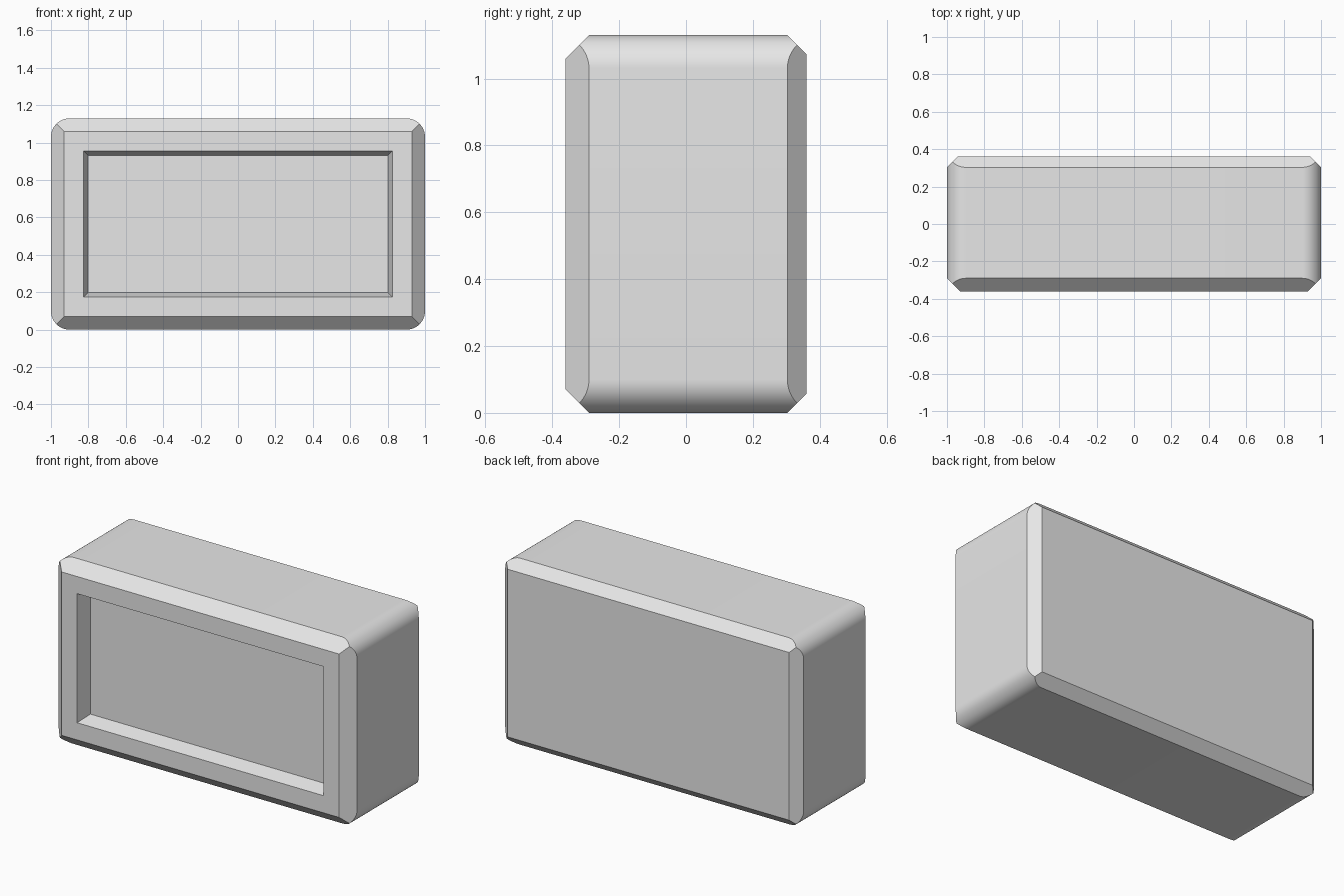
import bpy, bmesh, math
from mathutils import Vector, Matrix

if "Cube" in bpy.data.objects:
    bpy.data.objects.remove(bpy.data.objects["Cube"], do_unlink=True)

WIDTH, DEPTH, HEIGHT = 2.0, 0.72, 1.13
CORNER_RADIUS = 0.1
FRONT_CHAMFER, BACK_CHAMFER = 0.07, 0.057

# Material
grey = bpy.data.materials.new("light_grey")
grey.use_nodes = True
colour = (0.8, 0.8, 0.8, 1.0)
grey.diffuse_color = colour
grey.node_tree.nodes["Principled BSDF"].inputs["Base Color"].default_value = colour


def slice_off(bm, point, normal):
    """Cut away everything beyond a plane and close the cut with one face."""
    cut = bmesh.ops.bisect_plane(
        bm, geom=bm.verts[:] + bm.edges[:] + bm.faces[:], dist=1e-5,
        plane_co=point, plane_no=normal, clear_outer=True)
    rim = [e for e in cut["geom_cut"] if isinstance(e, bmesh.types.BMEdge)]
    bmesh.ops.edgeloop_fill(bm, edges=rim)


# Block with four rounded edges running front to back
bm = bmesh.new()
size = Matrix.Diagonal((WIDTH, DEPTH, HEIGHT, 1))
bmesh.ops.create_cube(bm, size=1, matrix=Matrix.Translation((0, 0, HEIGHT / 2)) @ size)
long_edges = [e for e in bm.edges
              if abs(e.verts[0].co.y - e.verts[1].co.y) > DEPTH / 2]
bmesh.ops.bevel(bm, geom=long_edges, offset=CORNER_RADIUS, offset_type='OFFSET',
                segments=16, profile=0.5, affect='EDGES')

# Flat chamfers around the front and back faces
for y_side, chamfer in ((-1, FRONT_CHAMFER), (1, BACK_CHAMFER)):
    for x, z in ((1, 0), (-1, 0), (0, 1), (0, -1)):
        point = Vector((x * WIDTH / 2, y_side * (DEPTH / 2 - chamfer),
                        HEIGHT / 2 + z * HEIGHT / 2))
        slice_off(bm, point, Vector((x, y_side, z)).normalized())
bmesh.ops.recalc_face_normals(bm, faces=bm.faces[:])

# Recessed panel with slightly tapered walls
front = min(bm.faces, key=lambda f: f.calc_center_median().y)
bmesh.ops.inset_region(bm, faces=[front], thickness=0.104, use_even_offset=True)
bmesh.ops.inset_region(bm, faces=[front], thickness=0.025, use_even_offset=True)
for v in front.verts:
    v.co.y += 0.09

mesh = bpy.data.meshes.new("recessed_block")
bm.to_mesh(mesh)
bm.free()
mesh.materials.append(grey)
block = bpy.data.objects.new("recessed_block", mesh)
bpy.context.collection.objects.link(block)

# Smooth rounded corners, crisp chamfers
bpy.ops.object.select_all(action='DESELECT')
block.select_set(True)
bpy.context.view_layer.objects.active = block
bpy.ops.object.shade_smooth_by_angle(angle=math.radians(20))
